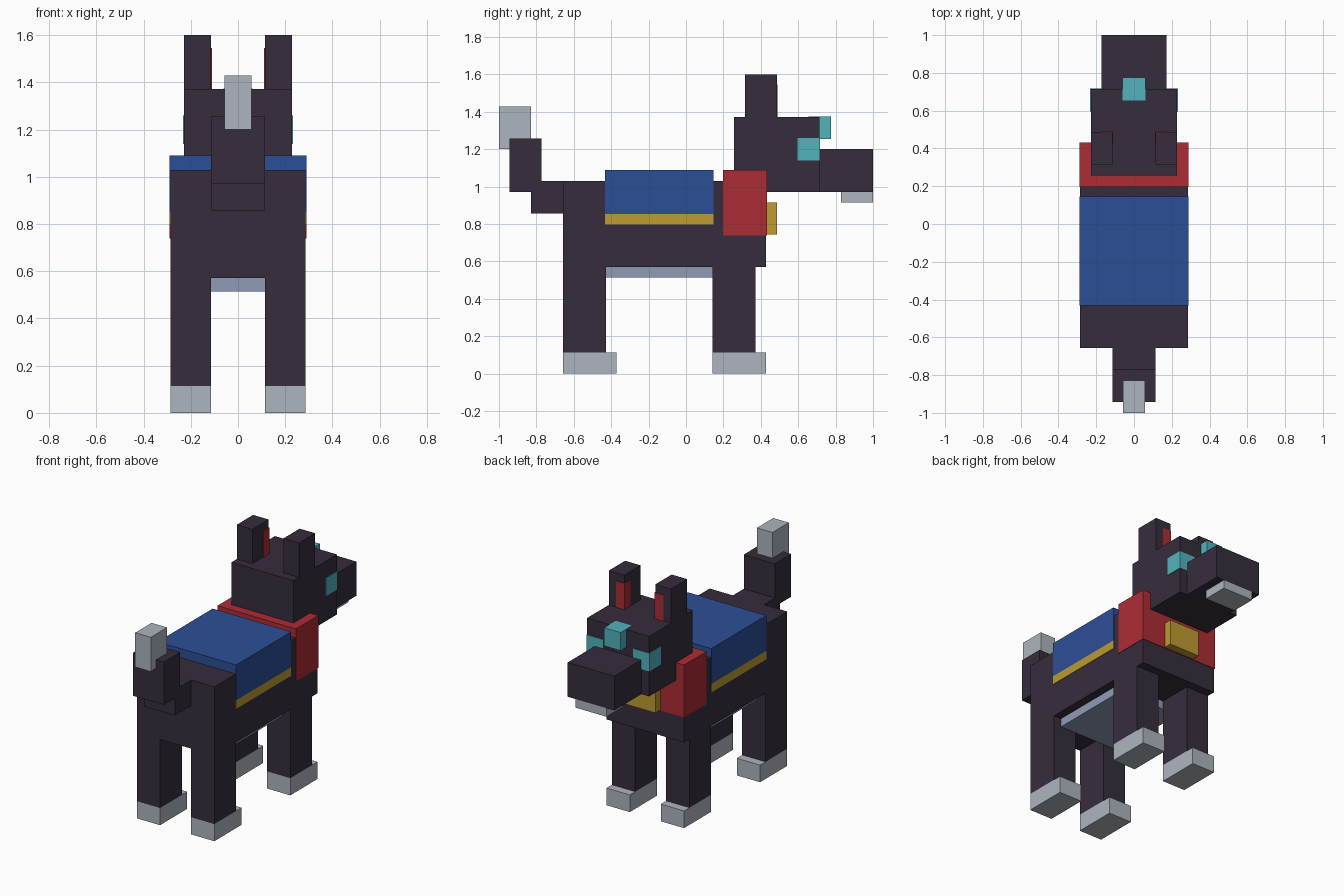
import bpy
import bmesh
from mathutils import Vector

U = 2 / 35          # one block
SKIN = 0.06         # overhang (in blocks) of painted parts over the body

if "Cube" in bpy.data.objects:
    bpy.data.objects.remove(bpy.data.objects["Cube"])


def linear(c):
    c /= 255
    return c / 12.92 if c <= 0.04045 else ((c + 0.055) / 1.055) ** 2.4


def material(name, *rgb):
    mat = bpy.data.materials.new(name)
    mat.use_nodes = True
    colour = [linear(c) for c in rgb] + [1.0]
    mat.diffuse_color = colour
    bsdf = next(n for n in mat.node_tree.nodes if n.type == 'BSDF_PRINCIPLED')
    bsdf.inputs["Base Color"].default_value = colour
    bsdf.inputs["Roughness"].default_value = 0.9
    return mat


dark = material("dark fur", 54, 45, 60)
grey = material("pale grey", 174, 181, 190)
belly_grey = material("belly blue grey", 143, 155, 182)
blue = material("blanket blue", 44, 78, 150)
red = material("collar red", 172, 44, 53)
gold = material("trim gold", 189, 155, 50)
teal = material("eye teal", 82, 179, 190)


def block(name, mat, x, y, z, skin=0.0):
    """Box from (min, max) block ranges on each axis."""
    lo = Vector((x[0], y[0], z[0])) - Vector((skin,) * 3)
    hi = Vector((x[1], y[1], z[1])) + Vector((skin,) * 3)
    bm = bmesh.new()
    bmesh.ops.create_cube(bm, size=1)
    bmesh.ops.scale(bm, vec=(hi - lo) * U, verts=bm.verts)
    mesh = bpy.data.meshes.new(name)
    bm.to_mesh(mesh)
    bm.free()
    mesh.materials.append(mat)
    obj = bpy.data.objects.new(name, mesh)
    obj.location = (lo + hi) / 2 * U
    bpy.context.collection.objects.link(obj)
    return obj


def pair(name, mat, x, y, z, skin=0.0):
    """Matching blocks on the left (+x) and right (-x)."""
    block("left_" + name, mat, x, y, z, skin)
    block("right_" + name, mat, (-x[1], -x[0]), y, z, skin)


def centred(name, mat, half, y, z, skin=0.0):
    block(name, mat, (-half, half), y, z, skin)


# Body
centred("body", dark, 5, (-11.5, 7.5), (10, 18))
centred("belly", belly_grey, 4, (-7.5, 2.5), (9, 10))

# Legs and paws
for end, back in (("hind", -11.5), ("fore", 2.5)):
    pair(end + "_leg", dark, (2, 5), (back, back + 4), (2, 10))
    pair(end + "_paw", grey, (2, 5), (back, back + 5), (0, 2))

# Blanket, trim and collar
centred("blanket", blue, 5, (-7.5, 2.5), (15, 19), SKIN)
centred("blanket_trim", gold, 5, (-7.5, 2.5), (14, 15 - SKIN * 2), SKIN)
centred("collar", red, 5, (3.5, 7.5), (13, 19), SKIN)
centred("collar_tag", gold, 2, (7.5, 8.5), (13, 16))

# Tail
centred("tail_base", dark, 2, (-14.5, -11.5), (15, 18))
centred("tail_rise", dark, 2, (-16.5, -13.5), (17, 22))
centred("tail_tip", grey, 1, (-17.5, -14.5), (21, 25))

# Head
centred("head", dark, 4, (4.5, 12.5), (17, 24))
centred("snout", dark, 3, (12.5, 17.5), (17, 21))
centred("jaw", grey, 2, (14.5, 17.5), (16, 17))
pair("eye", teal, (2, 4), (10.5, 12.5), (20, 22), SKIN)
centred("brow_gem", teal, 1, (11.5, 13.5), (22, 24), SKIN)

# Ears with coloured inner corners
pair("ear", dark, (2, 4), (5.5, 8.5), (24, 28))
pair("inner_ear", red, (2, 3), (7.5, 8.5), (24, 27), SKIN)
